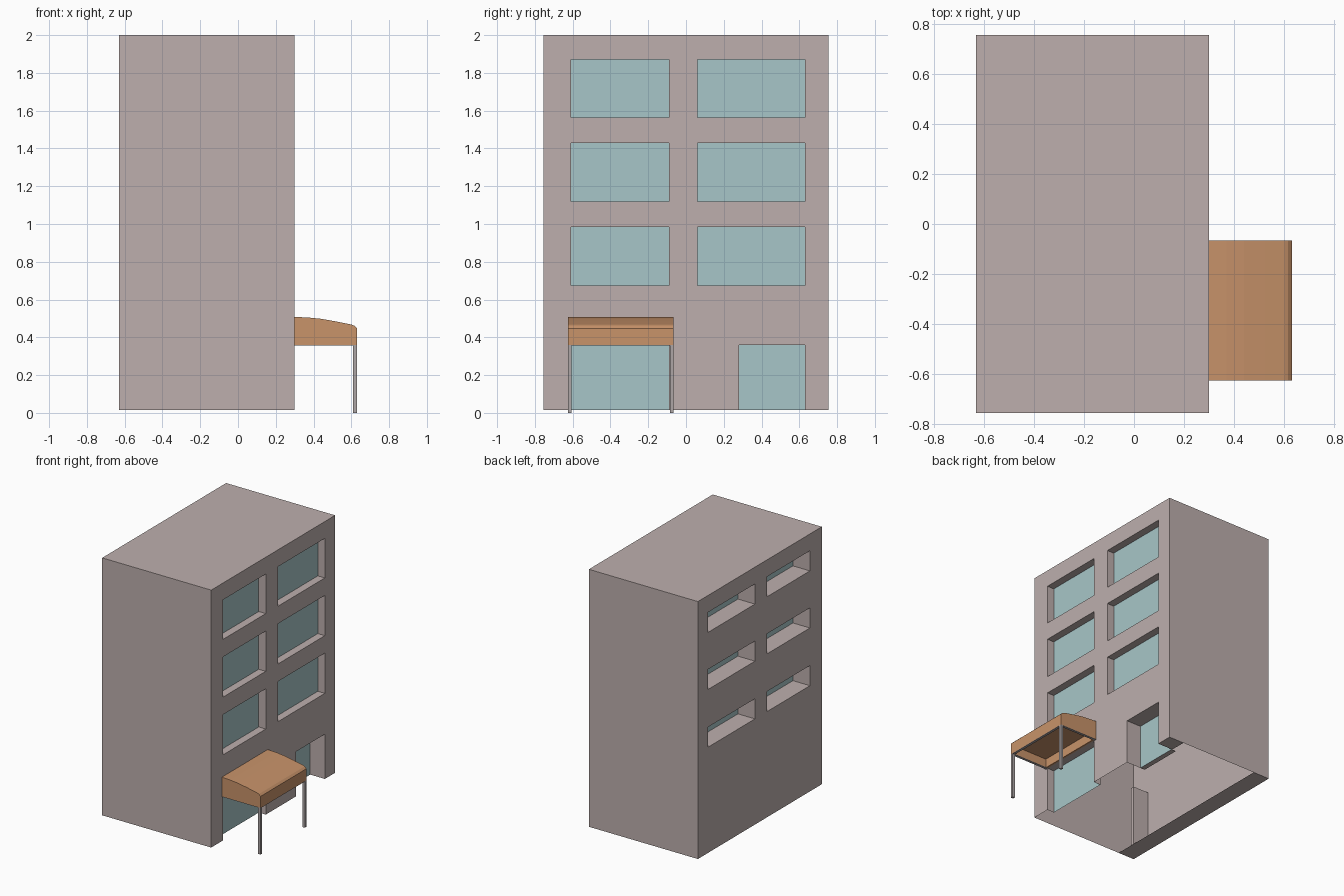
import bpy, bmesh
from mathutils import Vector

cube = bpy.data.objects.get("Cube")
if cube:
    bpy.data.objects.remove(cube, do_unlink=True)


def material(name, rgb):
    m = bpy.data.materials.new(name)
    m.use_nodes = True
    m.diffuse_color = (*rgb, 1)
    m.node_tree.nodes["Principled BSDF"].inputs["Base Color"].default_value = (*rgb, 1)
    return m


WALL = material("wall plaster", (0.51, 0.43, 0.42))
GLASS = material("pale glass", (0.39, 0.565, 0.58))
ORANGE = material("canopy orange", (0.58, 0.292, 0.144))
METAL = material("post grey", (0.42, 0.38, 0.38))


def finish(name, bm, mat):
    me = bpy.data.meshes.new(name)
    bmesh.ops.remove_doubles(bm, verts=bm.verts, dist=0.0005)
    bm.to_mesh(me)
    bm.free()
    me.materials.append(mat)
    ob = bpy.data.objects.new(name, me)
    bpy.context.collection.objects.link(ob)
    return ob


def rect(bm, lo, hi, normal):
    """Axis-aligned rectangle between two corners, flat along the normal's axis."""
    n = Vector(normal)
    axis = max(range(3), key=lambda i: abs(n[i]))
    a, b = [i for i in range(3) if i != axis]
    pts = []
    for u, v in ((lo, lo), (hi, lo), (hi, hi), (lo, hi)):
        p = list(lo)
        p[a], p[b] = u[a], v[b]
        pts.append(bm.verts.new(p))
    f = bm.faces.new(pts)
    f.normal_update()
    if f.normal.dot(n) < 0:
        f.normal_flip()


def box(name, lo, hi, mat):
    bm = bmesh.new()
    bmesh.ops.create_cube(bm, size=1)
    for v in bm.verts:
        v.co = [lo[i] + (v.co[i] + 0.5) * (hi[i] - lo[i]) for i in range(3)]
    return finish(name, bm, mat)


X0, X1, Y, Z0, Z1 = -0.63, 0.30, 0.755, 0.015, 2.0
BAYS = ((-0.61, -0.09), (0.06, 0.63))


def facade(name, x, side, openings):
    """Wall sheet with reveals and set-back glass; opening = y0, y1, z0, z1, depth."""
    wall, glass = bmesh.new(), bmesh.new()
    ys = sorted({-Y, Y, *(v for o in openings for v in o[:2])})
    zs = sorted({Z0, Z1, *(v for o in openings for v in o[2:4])})
    for ya, yb in zip(ys, ys[1:]):
        for za, zb in zip(zs, zs[1:]):
            cy, cz = (ya + yb) / 2, (za + zb) / 2
            if not any(o[0] < cy < o[1] and o[2] < cz < o[3] for o in openings):
                rect(wall, (x, ya, za), (x, yb, zb), (side, 0, 0))
    for ya, yb, za, zb, depth in openings:
        xi = x - side * depth
        rect(wall, (x, ya, za), (xi, ya, zb), (0, 1, 0))
        rect(wall, (x, yb, za), (xi, yb, zb), (0, -1, 0))
        rect(wall, (x, ya, zb), (xi, yb, zb), (0, 0, -1))
        if za > Z0:
            rect(wall, (x, ya, za), (xi, yb, za), (0, 0, 1))
        rect(glass, (xi, ya, za), (xi, yb, zb), (side, 0, 0))
    finish(name + "_wall", wall, WALL)
    finish(name + "_glass", glass, GLASS)


# Street side: three floors of windows, shop window and door
floors = ((0.675, 0.985), (1.12, 1.43), (1.565, 1.87))
street = [(*b, *f, 0.06) for b in BAYS for f in floors]
street += [(-0.61, -0.09, Z0, 0.36, 0.06), (0.28, 0.63, Z0, 0.36, 0.125)]
facade("street", X1, 1, street)

# Rear side: shallow high windows in deep reveals
facade("rear", X0, -1, [(*b, f[1] - 0.155, f[1], 0.145) for b in BAYS for f in floors])

# Blank end walls, roof and the narrow undersides of the open shell
bm = bmesh.new()
for s in (-1, 1):
    rect(bm, (X0, s * Y, Z0), (X1, s * Y, Z1), (0, s, 0))
rect(bm, (X0, -Y, Z1), (X1, Y, Z1), (0, 0, 1))
rect(bm, (X0, -Y, Z0), (X0 + 0.14, Y, Z0), (0, 0, -1))
rect(bm, (X1 - 0.13, 0.63, Z0), (X1, Y, Z0), (0, 0, -1))
rect(bm, (X1 - 0.165, 0.28, Z0), (X1 - 0.125, 0.63, Z0), (0, 0, -1))
finish("end_walls_and_roof", bm, WALL)
box("inner_pier", (X0 + 0.005, -0.62, Z0), (X0 + 0.14, -0.587, 0.49), WALL)

# Canopy: curved profile swept along y, hollow below
CY0, CY1, CX, CZ = -0.625, -0.065, 0.63, 0.36
top = [(0.30, 0.508), (0.37, 0.505), (0.44, 0.498), (0.52, 0.484),
       (0.60, 0.468), (0.615, 0.462), (0.63, 0.448)]
bm = bmesh.new()
ends = []
for y in (CY0, CY1):
    ring = [bm.verts.new((px, y, pz)) for px, pz in [(X1, CZ), *top, (CX, CZ)]]
    bm.faces.new(ring)
    ends.append(ring)
for i in range(len(ends[0]) - 1):
    bm.faces.new((ends[0][i], ends[0][i + 1], ends[1][i + 1], ends[1][i]))
under = bm.faces.new((ends[0][0], ends[0][-1], ends[1][-1], ends[1][0]))
bmesh.ops.recalc_face_normals(bm, faces=bm.faces)
bmesh.ops.inset_region(bm, faces=[under], thickness=0.02)
bmesh.ops.translate(bm, verts=list(bmesh.ops.extrude_discrete_faces(bm, faces=[under])
                    ["faces"][0].verts), vec=(0, 0, 0.07))
finish("canopy", bm, ORANGE)

# Grey rails under the canopy rim and two posts
T = 0.02
for name, lo, hi in (("front_rail", (CX - T, CY0), (CX, CY1)),
                     ("side_rail_a", (X1, CY0), (CX - T, CY0 + T)),
                     ("side_rail_b", (X1, CY1 - T), (CX - T, CY1))):
    box(name, (*lo, CZ - 0.003), (*hi, CZ), METAL)
for name, y in (("post_a", CY0), ("post_b", CY1 - T)):
    box(name, (CX - T, y, 0), (CX, y + T, CZ), METAL)
